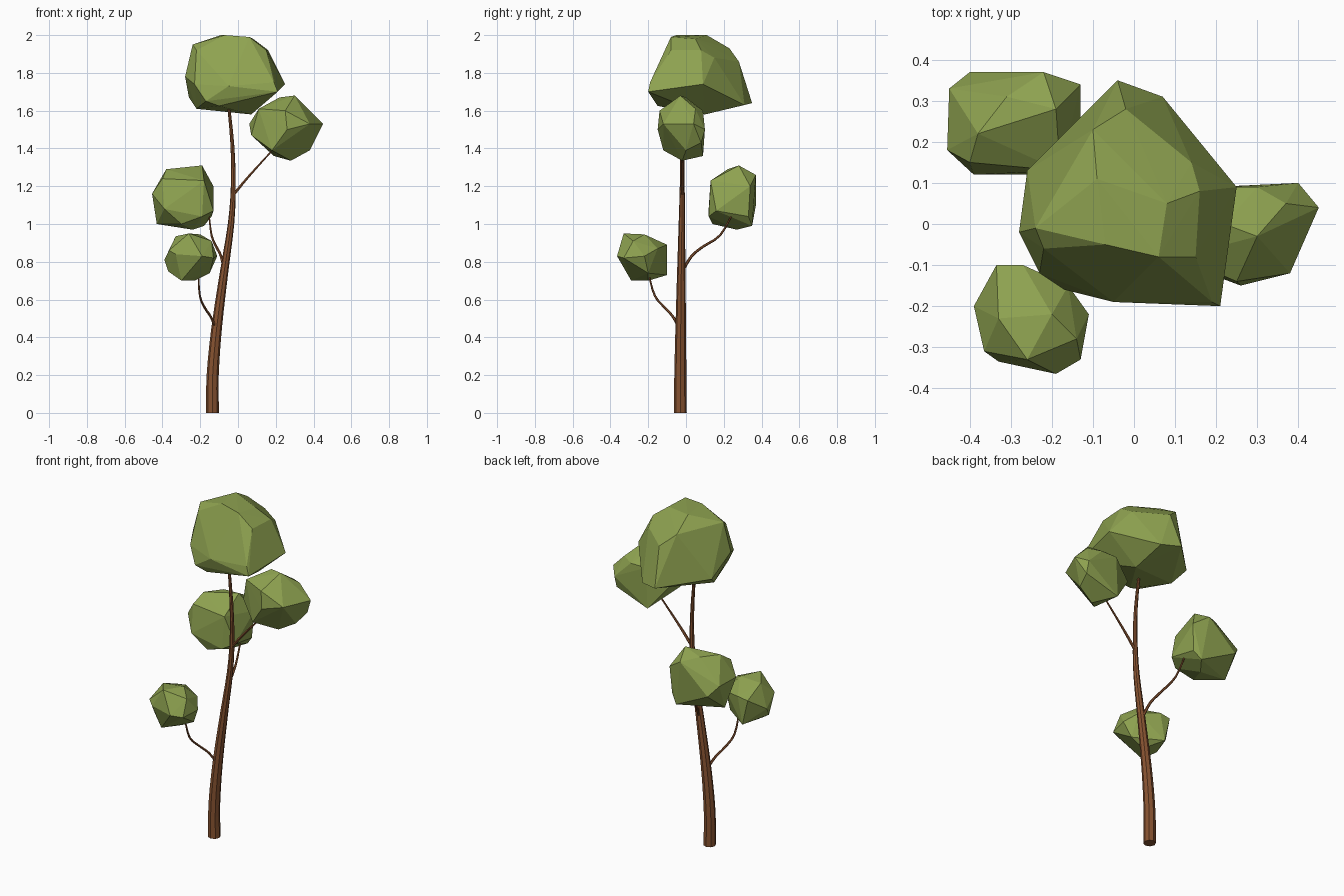
import bpy, bmesh
from mathutils import Vector


def material(name, rgb):
    m = bpy.data.materials.new(name)
    m.diffuse_color = (*rgb, 1)
    return m


LEAF = material("leaf_green", (0.27, 0.36, 0.08))
BARK = material("bark_brown", (0.24, 0.085, 0.03))


def finish(bm, name, mat):
    bmesh.ops.recalc_face_normals(bm, faces=bm.faces[:])
    mesh = bpy.data.meshes.new(name)
    bm.to_mesh(mesh)
    bm.free()
    mesh.materials.append(mat)
    ob = bpy.data.objects.new(name, mesh)
    bpy.context.collection.objects.link(ob)


def smooth_path(path, steps=3):
    """Catmull-Rom curve through (x, y, z, radius) stations."""
    p = [Vector(q) for q in path]
    p = [2 * p[0] - p[1]] + p + [2 * p[-1] - p[-2]]
    out = []
    for a, b, c, d in zip(p, p[1:], p[2:], p[3:]):
        for k in range(steps):
            t = k / steps
            out.append(0.5 * (2 * b + (c - a) * t + (2 * a - 5 * b + 4 * c - d) * t * t
                              + (3 * b - a - 3 * c + d) * t ** 3))
    return out + [p[-2]]


def tube(name, path, sides):
    """Tapered faceted limb along the smoothed path."""
    bm = bmesh.new()
    path = smooth_path(path)
    pts = [p.to_3d() for p in path]
    rings = []
    for i, p in enumerate(pts):
        t = pts[min(i + 1, len(pts) - 1)] - pts[max(i - 1, 0)]
        if i == 0 and p.z == 0:
            t = Vector((0, 0, 1))
        q = Vector((0, 0, 1)).rotation_difference(t)
        ring = bmesh.ops.create_circle(bm, segments=sides, radius=path[i][3])["verts"]
        for v in ring:
            v.co = p + q @ v.co
        rings.append(ring)
    for a, b in zip(rings, rings[1:]):
        for k in range(sides):
            n = (k + 1) % sides
            bm.faces.new((a[k], a[n], b[n], b[k]))
    bm.faces.new(rings[0])
    bm.faces.new(rings[-1])
    finish(bm, name, BARK)


def clump(name, corners):
    """Faceted leaf mass: convex hull of a few corners."""
    bm = bmesh.new()
    for c in corners:
        bm.verts.new(c)
    bmesh.ops.convex_hull(bm, input=bm.verts[:])
    bmesh.ops.delete(bm, geom=[v for v in bm.verts if not v.link_faces], context='VERTS')
    finish(bm, name, LEAF)


# Trunk
tube("trunk", [(-.135, -.03, 0, .034), (-.134, -.03, .2, .032), (-.113, -.028, .45, .028),
               (-.073, -.025, .75, .022), (-.037, -.022, 1.0, .017), (-.025, -.02, 1.2, .013),
               (-.03, -.02, 1.42, .010), (-.055, -.015, 1.68, .007)], 8)

# Branches
tube("front_branch", [(-.113, -.03, .44, .008), (-.145, -.07, .51, .007), (-.175, -.11, .555, .0065),
                      (-.202, -.165, .62, .006), (-.21, -.2, .74, .004)], 6)
tube("back_branch", [(-.073, -.02, .75, .008), (-.09, .03, .83, .0075), (-.115, .09, .88, .007),
                     (-.14, .18, .94, .006), (-.155, .25, 1.06, .004)], 6)
tube("right_branch", [(-.028, -.02, 1.15, .009), (.055, -.02, 1.25, .007), (.2, -.02, 1.41, .004)], 6)

# Crown
clump("crown_leaves", [
    (-.09, .11, 2.0), (-.07, -.05, 2.0), (.06, -.08, 1.99), (.08, .05, 1.98), (.15, -.08, 1.92),
    (-.24, -.01, 1.95), (-.22, -.06, 1.92), (-.1, .23, 1.93), (-.02, .28, 1.86), (.14, .15, 1.88),
    (.16, .08, 1.92), (-.04, .35, 1.64), (.07, .31, 1.63), (.25, .09, 1.74), (.21, -.2, 1.7),
    (.19, -.19, 1.75), (-.05, -.19, 1.73), (-.17, -.16, 1.65), (-.1, -.15, 1.625),
    (-.23, -.12, 1.74), (-.28, -.02, 1.78), (-.26, .13, 1.67), (-.22, .05, 1.61), (.07, .1, 1.58)])

# Right clump
clump("right_leaves", [
    (.22, 0, 1.67), (.3, -.03, 1.68), (.37, .05, 1.61), (.45, .04, 1.53), (.4, .1, 1.5),
    (.4, .08, 1.43), (.38, -.12, 1.53), (.38, 0, 1.39), (.28, -.02, 1.335), (.19, .09, 1.36),
    (.18, -.12, 1.39), (.07, -.05, 1.47), (.06, .02, 1.53), (.11, -.08, 1.61), (.2, .09, 1.6),
    (.26, -.15, 1.5), (.25, -.14, 1.6), (.3, .09, 1.6)])

# Back left clump
clump("back_leaves", [
    (-.19, .28, 1.31), (-.38, .22, 1.29), (-.31, .31, 1.29), (-.22, .37, 1.26), (-.13, .34, 1.2),
    (-.13, .16, 1.07), (-.18, .13, 1.23), (-.39, .12, 1.08), (-.4, .15, 1.24), (-.19, .12, 1.04),
    (-.455, .18, 1.16), (-.45, .33, 1.16), (-.4, .37, 1.1), (-.43, .25, 1.0), (-.24, .27, .97),
    (-.18, .35, .99), (-.14, .33, 1.04), (-.3, .14, 1.0)])

# Front left clump
clump("front_leaves", [
    (-.26, -.33, .95), (-.2, -.22, .945), (-.33, -.23, .935), (-.14, -.28, .91), (-.335, -.1, .88),
    (-.27, -.1, .89), (-.11, -.22, .83), (-.16, -.15, .87), (-.13, -.33, .82), (-.19, -.365, .83),
    (-.33, -.335, .84), (-.365, -.31, .86), (-.39, -.2, .81), (-.37, -.25, .75), (-.3, -.29, .7),
    (-.23, -.2, .7), (-.3, -.1, .73), (-.15, -.2, .74)])
